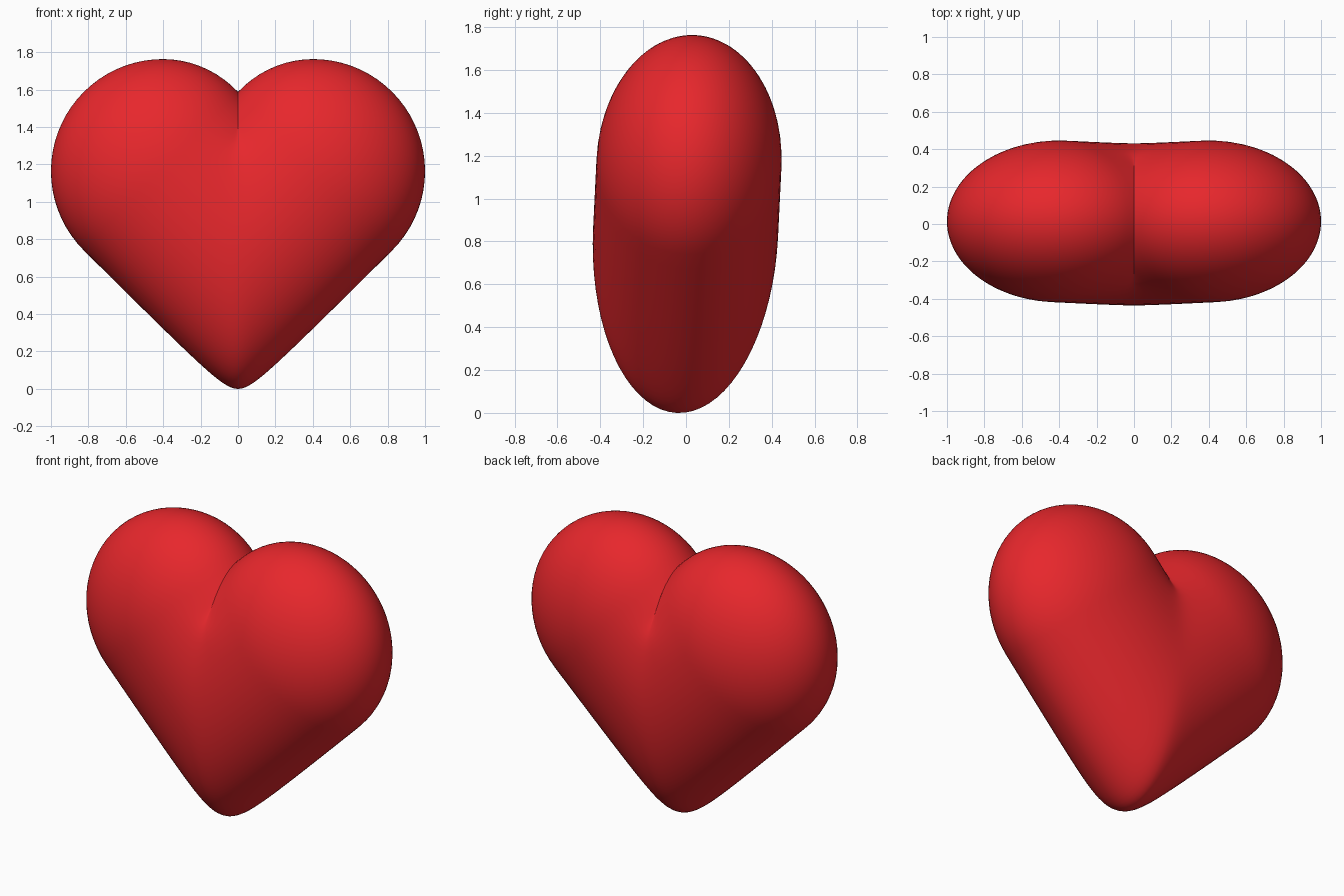
import bpy, bmesh
from math import sin, cos, pi, sqrt, radians
from mathutils import Matrix

if "Cube" in bpy.data.objects:
    bpy.data.objects.remove(bpy.data.objects["Cube"])

R, T = 0.6, 0.432            # lobe radius, half thickness
CX, CZ = 0.4, 1.163          # lobe centre
SEG, ARM, CAP = 72, 20, 18
Q = sqrt(0.5)


def squeeze(x):
    # keep the inner side of the lobe on the mirror plane
    return x if x > CX else CX + (x - CX) * CX / (R * Q - 1e-6)


def soft_abs(x, u):
    # rounded fold low down, sharp crease in the cleft
    k = min(1, max(0, (u + 0.46) / 0.2))
    e = 0.088 * k * k * (3 - 2 * k)
    return sqrt(x * x + e * e)


def arm_ring(t):
    pts = []
    for i in range(SEG):
        a = 2 * pi * i / SEG
        u = R * cos(a)
        xe = max(0, squeeze(CX + u * Q))
        x = xe * t
        z = CZ - u * Q + soft_abs(x, u) - soft_abs(xe, u)
        pts.append((x, T * sin(a), z))
    return pts


def cap_ring(th):
    pts = []
    for i in range(SEG):
        a = 2 * pi * i / SEG
        u, v = R * cos(a) * cos(th), R * sin(th)
        pts.append((max(0, squeeze(CX + (u + v) * Q)), T * sin(a) * cos(th), CZ + (v - u) * Q))
    return pts


# half heart: arm from the middle plane out to the round lobe
rings = [arm_ring((i / ARM) ** 1.7) for i in range(ARM + 1)]
rings += [cap_ring(pi / 2 * i / CAP) for i in range(1, CAP + 1)]
bm = bmesh.new()
loops = [[bm.verts.new(p) for p in r] for r in rings]
for a, b in zip(loops, loops[1:]):
    for i in range(SEG):
        j = (i + 1) % SEG
        bm.faces.new((a[i], a[j], b[j], b[i]))
bmesh.ops.remove_doubles(bm, verts=bm.verts, dist=0.0005)

# mirrored half
geo = bmesh.ops.duplicate(bm, geom=bm.verts[:] + bm.edges[:] + bm.faces[:])["geom"]
for v in geo:
    if isinstance(v, bmesh.types.BMVert):
        v.co.x *= -1
bmesh.ops.remove_doubles(bm, verts=bm.verts, dist=0.0005)
bmesh.ops.recalc_face_normals(bm, faces=bm.faces)

# slight backward lean, then stand on the ground
bmesh.ops.rotate(bm, verts=bm.verts, cent=(0, 0, 0.88), matrix=Matrix.Rotation(radians(-2.8), 3, 'X'))
low = min(v.co.z for v in bm.verts)
bmesh.ops.translate(bm, verts=bm.verts, vec=(0, 0, -low))

mesh = bpy.data.meshes.new("heart")
bm.to_mesh(mesh)
bm.free()
heart = bpy.data.objects.new("heart", mesh)
bpy.context.collection.objects.link(heart)
bpy.context.view_layer.objects.active = heart
heart.select_set(True)
bpy.ops.object.shade_smooth_by_angle(angle=radians(35))

red = bpy.data.materials.new("red")
red.diffuse_color = (0.8, 0.02, 0.025, 1)
red.use_nodes = True
red.node_tree.nodes["Principled BSDF"].inputs["Base Color"].default_value = red.diffuse_color
mesh.materials.append(red)
